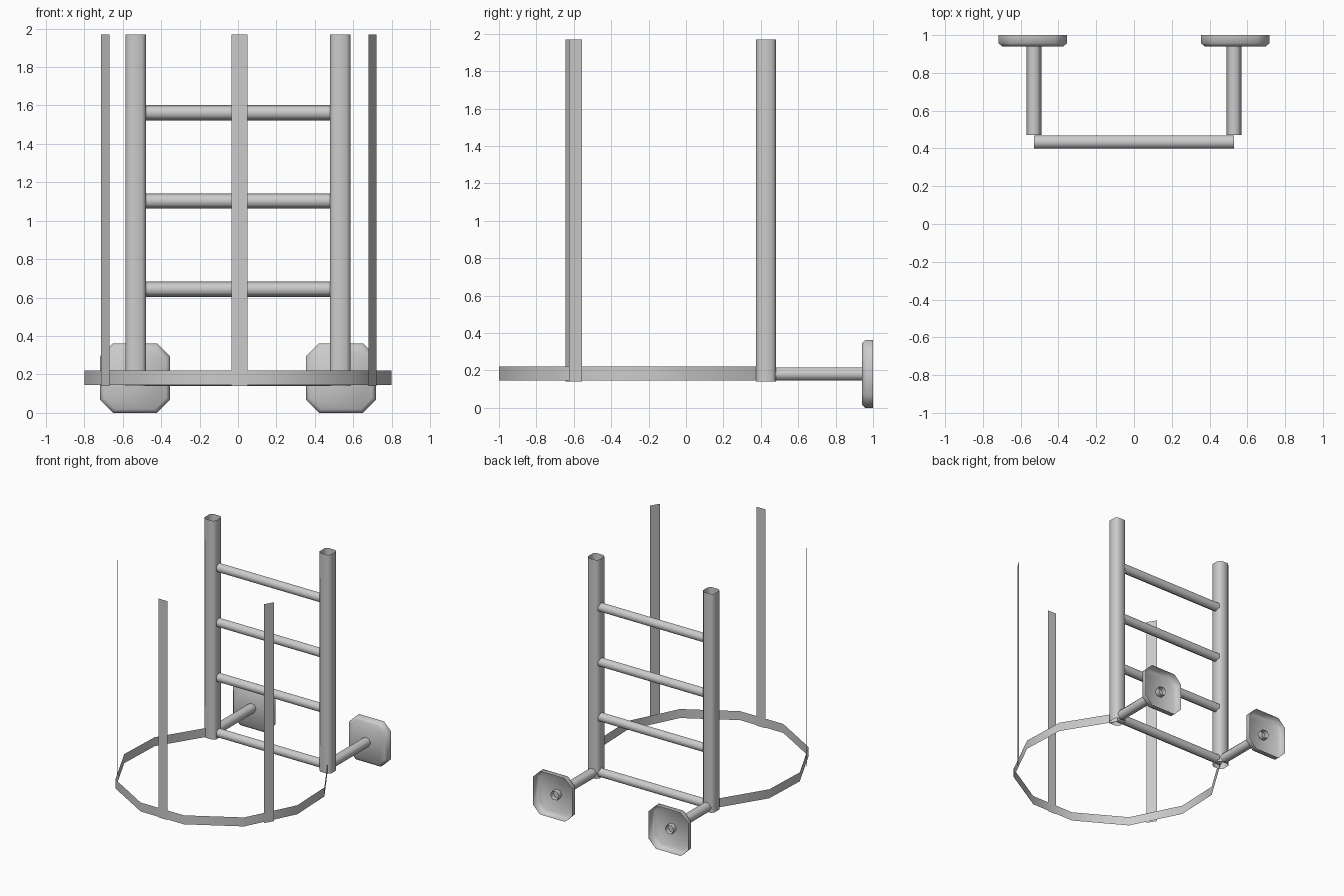
import bpy
from math import cos, sin, pi, radians
from mathutils import Vector

if "Cube" in bpy.data.objects:
    bpy.data.objects.remove(bpy.data.objects["Cube"])


def loft(name, rings, closed=True, cap=False):
    """Skin matching rings of points into an open shell; optionally cap the first ring."""
    n = len(rings[0])
    verts = [p for ring in rings for p in ring]
    faces = []
    for r in range(len(rings) - 1):
        for i in range(n if closed else n - 1):
            j = (i + 1) % n
            faces.append((r * n + i, r * n + j, (r + 1) * n + j, (r + 1) * n + i))
    if cap:
        faces.append(tuple(reversed(range(n))))
    mesh = bpy.data.meshes.new(name)
    mesh.from_pydata(verts, [], faces)
    mesh.shade_smooth()
    obj = bpy.data.objects.new(name, mesh)
    bpy.context.collection.objects.link(obj)
    return obj


def chamfered_square(half, cut):
    """Counter-clockwise square outline with cut corners."""
    h, k = half, half - cut
    return [(h, -k), (h, k), (k, h), (-k, h), (-h, k), (-h, -k), (-k, -h), (k, -h)]


hexagon = [(0.04 * cos(i * pi / 3), 0.04 * sin(i * pi / 3)) for i in range(6)]

for side, s in (("left", -1), ("right", 1)):
    # hollow ladder stile
    loft(side + "_stile", [[(s * 0.532 + a, 0.428 + b, z)
                            for a, b in chamfered_square(0.053, 0.02)]
                           for z in (0.14, 1.97)])
    # stand-off tube to the wall
    loft(side + "_standoff", [[(s * 0.53 - a, y, 0.181 + b) for a, b in hexagon]
                              for y in (0.47, 0.98)])
    # dished wall pad, open at the back
    profile = [(0.94, 0.162, 0.06), (0.957, 0.181, 0.066), (1.0, 0.181, 0.066)]
    loft(side + "_wall_pad", [[(s * 0.536 - a, y, 0.181 + b)
                               for a, b in chamfered_square(h, c)]
                              for y, h, c in profile], cap=True)

# rungs
for i, z in enumerate((0.18, 0.644, 1.103, 1.562)):
    loft(f"rung_{i + 1}", [[(x, 0.434 + b, z + a) for a, b in reversed(hexagon)]
                           for x in (-0.53, 0.53)])

# flat strip safety hoop, ending at the stiles
half = [(0.2, -1.0), (0.595, -0.77), (0.8, -0.36), (0.785, 0.02), (0.53, 0.43)]
path = [(-x, y) for x, y in reversed(half)] + half
loft("safety_hoop", [[(x, y, z) for x, y in path] for z in (0.145, 0.22)], closed=False)

# upright cage straps
straps = {
    "left_strap": ((-0.714, -0.57), (-0.668, -0.645)),
    "front_strap": ((-0.034, -1.0), (0.049, -1.0)),
    "right_strap": ((0.678, -0.625), (0.72, -0.555)),
}
for name, ends in straps.items():
    loft(name, [[(x, y, z) for x, y in ends] for z in (0.14, 1.97)], closed=False)
